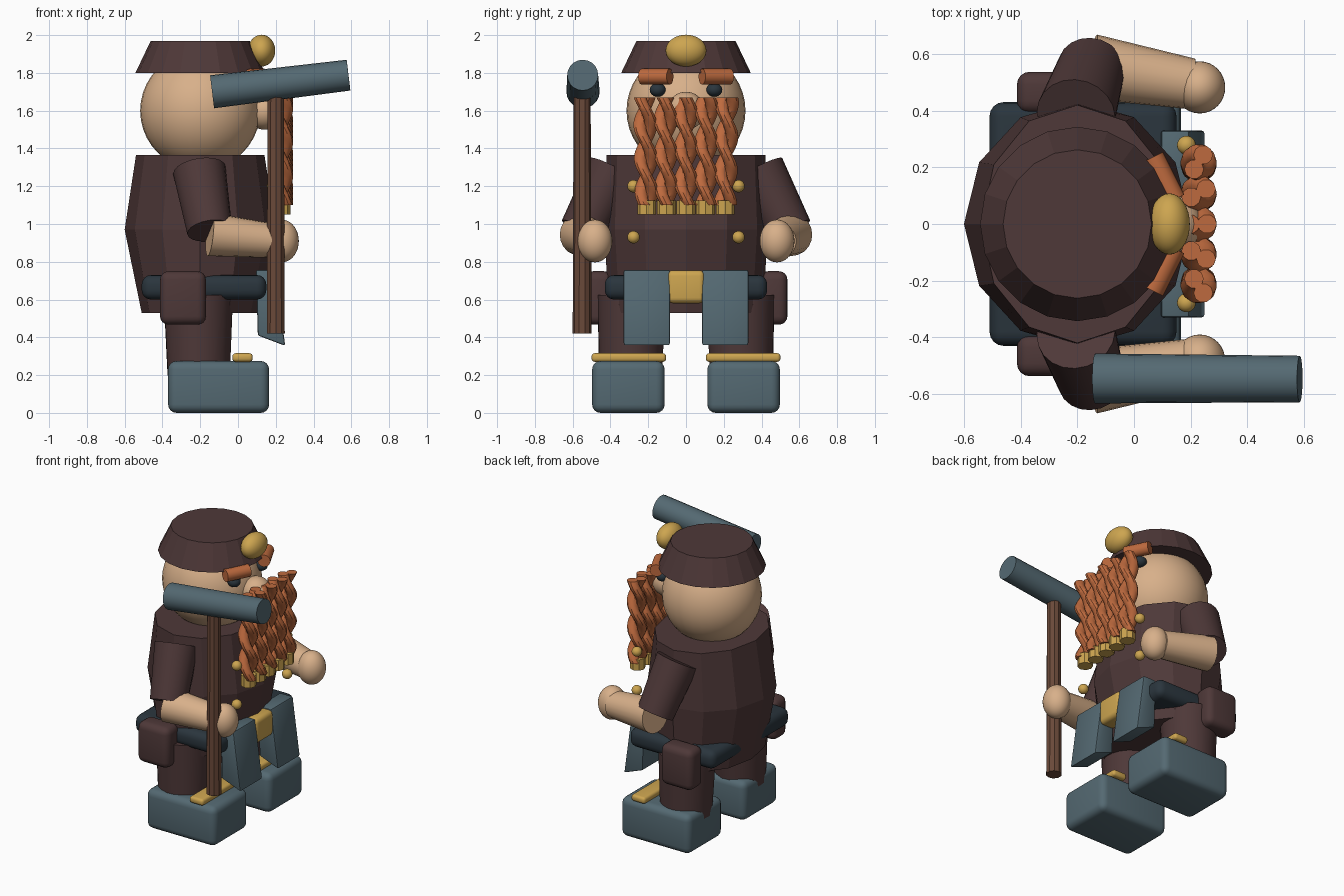
import bpy, bmesh, math
from mathutils import Vector, Matrix

if "Cube" in bpy.data.objects:
    bpy.data.objects.remove(bpy.data.objects["Cube"])


def material(name, rgb):
    m = bpy.data.materials.new(name)
    m.diffuse_color = [(c / 255 / 12.92 if c < 11 else ((c / 255 + 0.055) / 1.055) ** 2.4) for c in rgb] + [1]
    m.use_nodes = True
    m.node_tree.nodes["Principled BSDF"].inputs["Base Color"].default_value = m.diffuse_color
    return m


CLOTH = material("dark brown cloth", (78, 56, 56))
SKIN = material("skin", (216, 176, 138))
STEEL = material("blue grey steel", (84, 105, 114))
GOLD = material("gold", (205, 165, 80))
HAIR = material("orange hair", (190, 106, 62))
WOOD = material("wood", (106, 73, 57))
DARK = material("dark blue leather", (42, 53, 61))


def finish(name, bm, mat, angle=35):
    bmesh.ops.recalc_face_normals(bm, faces=bm.faces)
    me = bpy.data.meshes.new(name)
    bm.to_mesh(me)
    bm.free()
    me.materials.append(mat)
    ob = bpy.data.objects.new(name, me)
    bpy.context.collection.objects.link(ob)
    bpy.ops.object.select_all(action='DESELECT')
    ob.select_set(True)
    bpy.context.view_layer.objects.active = ob
    if angle:
        bpy.ops.object.shade_smooth_by_angle(angle=math.radians(angle))
    return ob


def ball(name, c, r, mat):
    bm = bmesh.new()
    bmesh.ops.create_uvsphere(bm, u_segments=32, v_segments=20, radius=1,
                              matrix=Matrix.Translation(c) @ Matrix.Diagonal((*r, 1)))
    return finish(name, bm, mat)


def box(name, lo, hi, mat, bevel):
    lo, hi = Vector(lo), Vector(hi)
    bm = bmesh.new()
    bmesh.ops.create_cube(bm, size=1, matrix=Matrix.Translation((lo + hi) / 2) @ Matrix.Diagonal((*(hi - lo), 1)))
    bmesh.ops.bevel(bm, geom=bm.edges[:], offset=bevel, segments=4, profile=0.5, affect='EDGES')
    return finish(name, bm, mat)


def rod(name, a, b, r1, r2, mat, sides=20, angle=35):
    """Tapered cylinder from a (radius r1) to b (radius r2)."""
    a, b = Vector(a), Vector(b)
    rot = (b - a).to_track_quat('Z', 'Y').to_matrix().to_4x4()
    bm = bmesh.new()
    bmesh.ops.create_cone(bm, cap_ends=True, segments=sides, radius1=r1, radius2=r2,
                          depth=(b - a).length, matrix=Matrix.Translation((a + b) / 2) @ rot)
    return finish(name, bm, mat, angle)


def loft(bm, rings):
    """Skin a list of point rings and cap both ends."""
    vs = [[bm.verts.new(p) for p in ring] for ring in rings]
    n = len(vs[0])
    for a, b in zip(vs, vs[1:]):
        for i in range(n):
            bm.faces.new((a[i], a[(i + 1) % n], b[(i + 1) % n], b[i]))
    bm.faces.new(vs[0])
    bm.faces.new(vs[-1])


def ellipse(cx, cy, z, rx, ry, n):
    return [(cx + rx * math.cos(2 * math.pi * i / n), cy + ry * math.sin(2 * math.pi * i / n), z) for i in range(n)]


# Barrel-shaped twelve-sided torso
bm = bmesh.new()
loft(bm, [ellipse(-0.2, 0, z, rx, ry, 12) for z, rx, ry in
          ((0.53, 0.31, 0.405), (0.97, 0.40, 0.435), (1.365, 0.34, 0.42))])
finish("torso", bm, CLOTH, 0)

# Head, hat and face
ball("head", (-0.2, 0, 1.60), (0.318, 0.315, 0.315), SKIN)
rod("hat", (-0.2, 0, 1.80), (-0.2, 0, 1.97), 0.343, 0.262, CLOTH, 20, 0)
ball("hat_badge", (0.125, 0, 1.918), (0.072, 0.108, 0.084), GOLD)
ball("nose", (0.14, 0, 1.60), (0.10, 0.10, 0.10), SKIN)

# Belt and buckle
box("belt", (-0.51, -0.43, 0.60), (0.15, 0.43, 0.73), DARK, 0.05)
box("buckle", (0.09, -0.10, 0.58), (0.21, 0.10, 0.755), GOLD, 0.03)

# Mirrored parts on both sides
for s, side in ((-1, "right"), (1, "left")):
    def span(a, b):
        return sorted((s * a, s * b))

    ball(side + "_eye", (0.075, s * 0.15, 1.71), (0.042, 0.042, 0.036), DARK)
    rod(side + "_brow", (0.065, s * 0.235, 1.78), (0.14, s * 0.085, 1.78), 0.042, 0.042, HAIR, 12)
    for z in (0.93, 1.20):
        ball(side + "_button", (0.185, s * 0.278, z), (0.033, 0.033, 0.033), GOLD)
    # Arm
    rod(side + "_upper_arm", (-0.205, s * 0.385, 1.285), (-0.15, s * 0.55, 0.965), 0.14, 0.12, CLOTH)
    rod(side + "_forearm", (-0.15, s * 0.555, 0.945), (0.20, s * 0.495, 0.91), 0.115, 0.09, SKIN)
    ball(side + "_hand", (0.232, s * 0.482, 0.91), (0.09, 0.092, 0.113), SKIN)
    # Leg and boot
    rod(side + "_leg", (-0.208, s * 0.295, 0.20), (-0.21, s * 0.285, 0.62), 0.166, 0.185, CLOTH)
    y0, y1 = span(0.113, 0.497)
    box(side + "_boot", (-0.37, y0, 0), (0.165, y1, 0.275), STEEL, 0.045)
    y0, y1 = span(0.105, 0.50)
    box(side + "_boot_trim", (-0.03, y0, 0.27), (0.078, y1, 0.316), GOLD, 0.018)
    # Belt pouch
    y0, y1 = span(0.39, 0.537)
    box(side + "_pouch", (-0.413, y0, 0.467), (-0.17, y1, 0.75), CLOTH, 0.045)
    # Wedge-shaped hip plate
    bm = bmesh.new()
    prof = ((0.095, 0.757), (0.195, 0.757), (0.25, 0.355), (0.105, 0.41))
    loft(bm, [[(x, s * y, z) for x, z in prof] for y in (0.085, 0.33)])
    bmesh.ops.bevel(bm, geom=bm.edges[:], offset=0.01, segments=2, profile=0.5, affect='EDGES')
    finish(side + "_hip_plate", bm, STEEL)

# Five beard braids, each two twisted strands with a gold clasp
for k in range(-2, 3):
    y = k * 0.104
    bm = bmesh.new()
    for phase in (0, math.pi):
        rings = []
        for i in range(37):
            t = i / 36
            a = phase + k * 0.5 + t * 3.2 * math.pi
            rings.append(ellipse(0.228 + 0.03 * math.cos(a), y * (1.05 - 0.05 * t) + 0.03 * math.sin(a),
                                 1.67 - 0.57 * t, 0.034, 0.034, 10))
        loft(bm, rings)
    finish("beard_braid", bm, HAIR)
    rod("braid_clasp", (0.228, y, 1.05), (0.228, y, 1.125), 0.05, 0.05, GOLD, 8, 0)

# Long hammer
rod("hammer_handle", (0.2, -0.55, 0.42), (0.2, -0.55, 1.72), 0.05, 0.045, WOOD, 10)
rod("hammer_head", (-0.137, -0.545, 1.70), (0.585, -0.547, 1.788), 0.088, 0.082, STEEL, 20)
